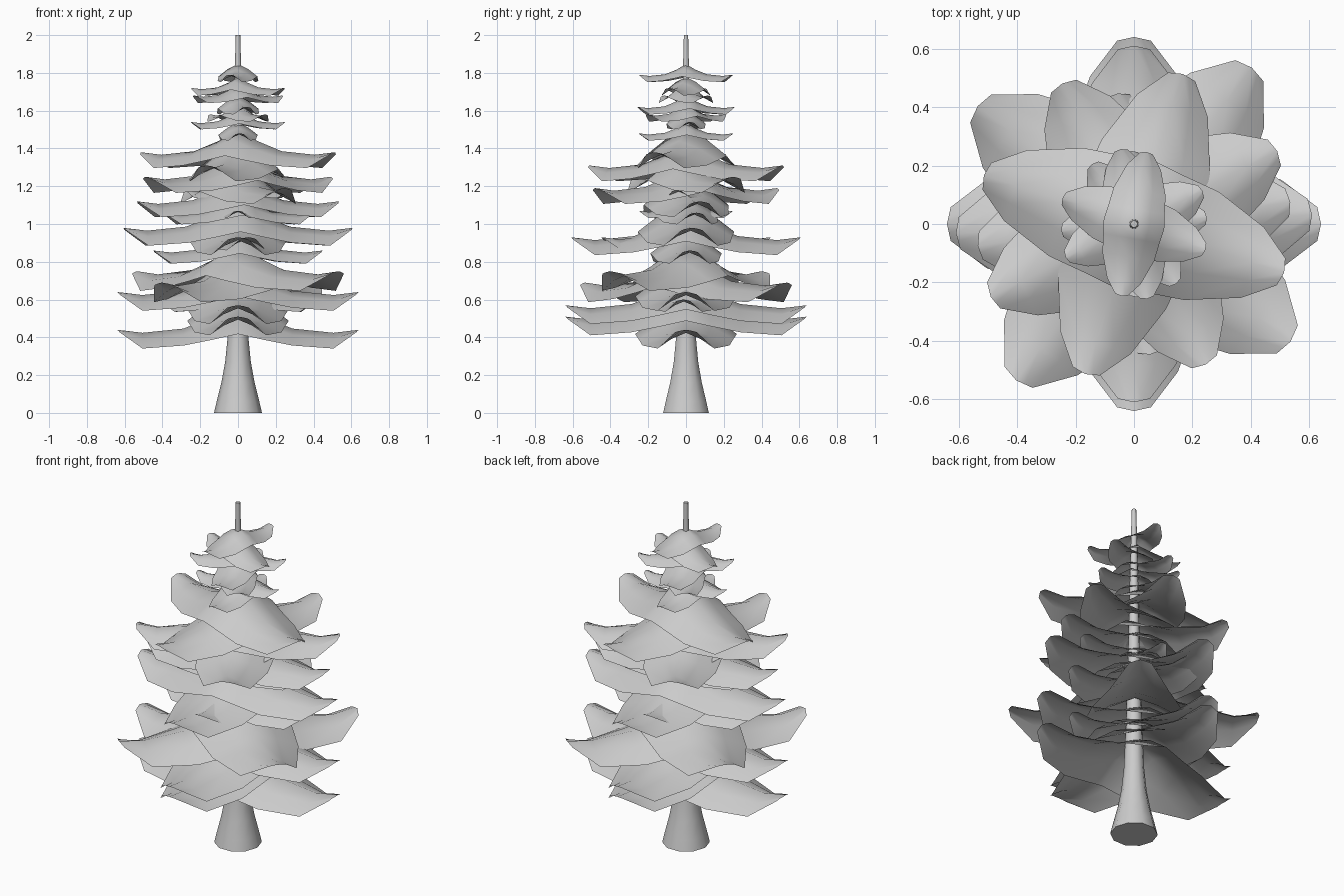
import bpy
from math import sin, cos, pi, radians

if "Cube" in bpy.data.objects:
    bpy.data.objects.remove(bpy.data.objects["Cube"])


def make_object(name, verts, faces):
    mesh = bpy.data.meshes.new(name)
    mesh.from_pydata(verts, [], faces)
    mesh.update()
    ob = bpy.data.objects.new(name, mesh)
    bpy.context.collection.objects.link(ob)
    for p in mesh.polygons:
        p.use_smooth = len(p.vertices) == 4   # end caps stay flat
    return ob


# trunk: flared foot, thin leader at the top (radius, height)
profile = [(0.127, 0.0), (0.113, 0.06), (0.088, 0.16), (0.068, 0.27), (0.055, 0.40),
           (0.042, 0.7), (0.032, 1.1), (0.024, 1.5), (0.016, 1.85), (0.012, 2.0)]
N = 10
verts = [(r * cos(2 * pi * i / N), r * sin(2 * pi * i / N), z) for r, z in profile for i in range(N)]
faces = [(k * N + i, k * N + (i + 1) % N, (k + 1) * N + (i + 1) % N, (k + 1) * N + i)
         for k in range(len(profile) - 1) for i in range(N)]
faces += [tuple(reversed(range(N))), tuple(range((len(profile) - 1) * N, len(profile) * N))]
make_object("trunk", verts, faces)

# bough cross-stations from centre to tip: distance, half width, ridge height, edge droop
HALF = [(0.0, 0.42, 0.225, 0.26), (0.2, 0.39, 0.11, 0.19), (0.45, 0.36, 0.01, 0.14),
        (0.79, 0.235, -0.025, 0.13), (1.0, 0.09, 0.0, 0.02)]
STATIONS = [(-d, w, h, e) for d, w, h, e in reversed(HALF[1:])] + HALF
ACROSS = [-1, -0.5, 0, 0.5, 1]


def bough(name, length, z, azimuth):
    """Double-ended drooping leaf sheet passing through the trunk."""
    a = radians(azimuth)
    verts = []
    for d, w, h, e in STATIONS:
        for s in ACROSS:
            u, v = d * length, s * w * length
            if abs(d) == 1:
                u *= 1 - 0.02 * abs(s)
            verts.append((u * cos(a) - v * sin(a), u * sin(a) + v * cos(a),
                          z + length * (h - e * abs(s) ** 1.4)))
    n = len(ACROSS)
    faces = [(k * n + i, (k + 1) * n + i, (k + 1) * n + i + 1, k * n + i + 1)
             for k in range(len(STATIONS) - 1) for i in range(n - 1)]
    make_object(name, verts, faces)


# half length, tip height, azimuth in degrees
BOUGHS = [
    (0.64, 0.44, 0), (0.64, 0.51, 90), (0.64, 0.57, 90), (0.42, 0.60, -2), (0.64, 0.64, 0),
    (0.67, 0.69, 53), (0.67, 0.75, 143), (0.45, 0.86, 3), (0.45, 0.93, 97),
    (0.61, 0.93, 90), (0.61, 0.98, 3), (0.40, 1.06, 8), (0.25, 1.07, 90),
    (0.54, 1.12, 8), (0.28, 1.18, -10), (0.54, 1.19, 117),
    (0.55, 1.25, 27), (0.54, 1.31, 72), (0.54, 1.38, 162),
    (0.25, 1.48, 92), (0.25, 1.54, 5), (0.25, 1.58, 125), (0.26, 1.62, 100),
    (0.26, 1.68, 26), (0.26, 1.72, -20), (0.25, 1.79, 80),
]
for i, (length, z, az) in enumerate(BOUGHS):
    bough(f"bough_{i + 1}", length, z, az)
